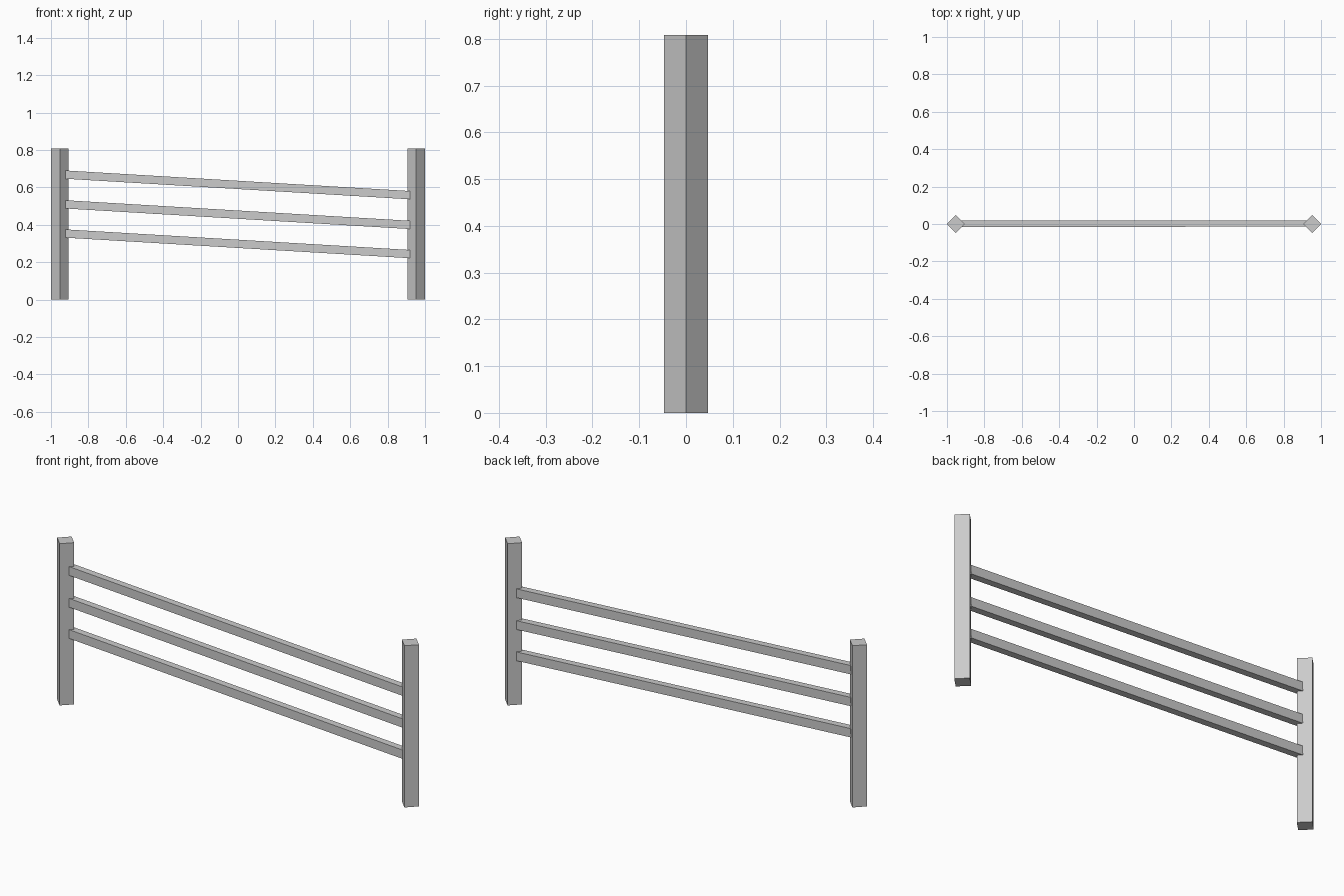
import bpy
from math import radians, sqrt
from mathutils import Vector, Matrix

cube = bpy.data.objects.get("Cube")
if cube:
    bpy.data.objects.remove(cube, do_unlink=True)

grey = bpy.data.materials.new("plain grey")
grey.use_nodes = True
colour = (0.6, 0.6, 0.6, 1)
grey.diffuse_color = colour
grey.node_tree.nodes["Principled BSDF"].inputs["Base Color"].default_value = colour


def add_box(name, matrix, size):
    bpy.ops.mesh.primitive_cube_add(size=1)
    box = bpy.context.object
    box.name = box.data.name = name
    box.data.transform(matrix @ Matrix.Diagonal((*size, 1)))
    box.data.materials.append(grey)
    return box


POST_X, HALF_DIAGONAL, HEIGHT = 0.953, 0.047, 0.808

# Square posts turned corner-on to the rails
for name, x in (("right_post", -POST_X), ("left_post", POST_X)):
    place = Matrix.Translation((x, 0, HEIGHT / 2)) @ Matrix.Rotation(radians(45), 4, "Z")
    side = HALF_DIAGONAL * sqrt(2)
    add_box(name, place, (side, side, HEIGHT))

# Three sloping rails, very slightly askew in plan
for name, z in (("lower_rail", 0.298), ("middle_rail", 0.454), ("upper_rail", 0.613)):
    start = Vector((-0.923, 0.001, z + 0.055))
    end = Vector((0.923, 0.003, z - 0.055))
    along = end - start
    across = Vector((0, 0, 1)).cross(along).normalized()
    up = along.normalized().cross(across)
    place = Matrix((along.normalized(), across, up)).transposed().to_4x4()
    place.translation = (start + end) / 2
    add_box(name, place, (along.length, 0.034, 0.044))
